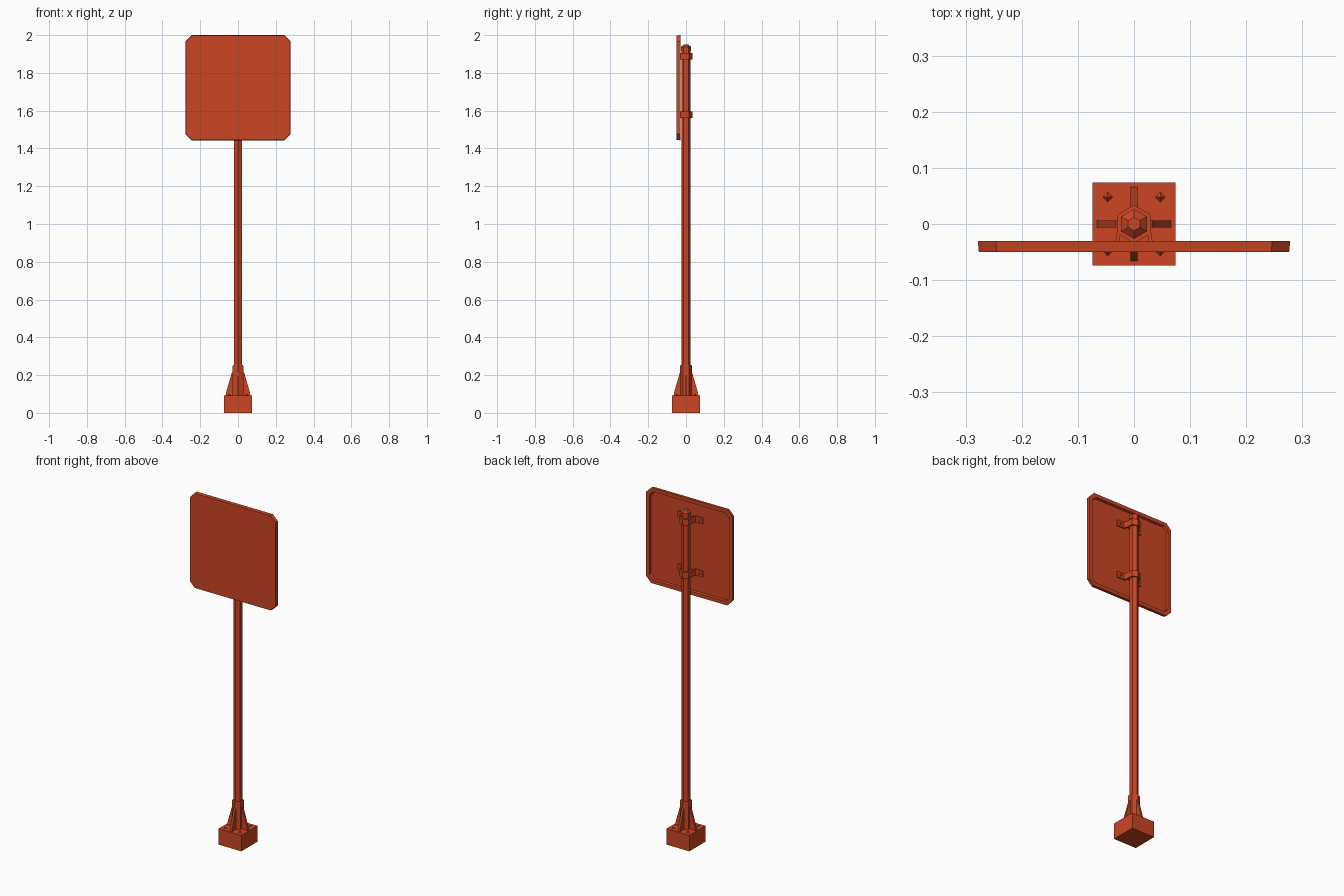
import bpy, bmesh, math
from mathutils import Matrix, Vector

cube = bpy.data.objects.get("Cube")
if cube:
    bpy.data.objects.remove(cube, do_unlink=True)

paint = bpy.data.materials.new("orange red paint")
paint.use_nodes = True
colour = (0.60, 0.06, 0.017, 1)
paint.diffuse_color = colour
paint.node_tree.nodes["Principled BSDF"].inputs["Base Color"].default_value = colour


def finish(name, bm):
    bmesh.ops.recalc_face_normals(bm, faces=bm.faces)
    mesh = bpy.data.meshes.new(name)
    bm.to_mesh(mesh)
    bm.free()
    mesh.materials.append(paint)
    obj = bpy.data.objects.new(name, mesh)
    bpy.context.collection.objects.link(obj)
    return obj


def loft(name, rings):
    """Skin a list of equal-length point rings and cap both ends."""
    bm = bmesh.new()
    loops = [[bm.verts.new(p) for p in ring] for ring in rings]
    n = len(loops[0])
    for a, b in zip(loops, loops[1:]):
        for i in range(n):
            j = (i + 1) % n
            bm.faces.new((a[i], a[j], b[j], b[i]))
    bm.faces.new(loops[0])
    bm.faces.new(loops[-1])
    return finish(name, bm)


def hexagon(r, z):
    # Corners point forwards and backwards
    return [(r * math.sin(i * math.pi / 3), r * math.cos(i * math.pi / 3), z) for i in range(6)]


def tube(name, stations):
    return loft(name, [hexagon(r, z) for r, z in stations])


def box(name, size, centre):
    bm = bmesh.new()
    bmesh.ops.create_cube(bm, size=1, matrix=Matrix.Translation(centre) @ Matrix.Diagonal((*size, 1)))
    return finish(name, bm)


def bolt(name, centre, r, height, rot=Matrix()):
    bm = bmesh.new()
    bmesh.ops.create_cone(bm, cap_ends=True, segments=4, radius1=r, radius2=r * 0.15, depth=height,
                          matrix=Matrix.Translation(centre) @ rot)
    return finish(name, bm)


# Foot block, collar, post and cap
BASE = 0.093
box("foot_block", (0.148, 0.148, BASE), (0, 0, BASE / 2))
tube("post_collar", [(0.033, BASE), (0.033, 0.247), (0.030, 0.253)])
tube("post", [(0.024, BASE), (0.024, 1.935)])
tube("post_cap", [(0.0265, 1.915), (0.0265, 1.938), (0.012, 1.95)])

# Gusset fins around the collar
for k, side in enumerate(("left", "back", "right", "front")):
    turn = Matrix.Rotation(k * math.pi / 2, 3, "Z")
    outline = [(0.02, BASE), (0.066, BASE), (0.062, 0.112), (0.032, 0.215), (0.02, 0.215)]
    loft("gusset_" + side, [[turn @ Vector((x, y, z)) for x, z in outline] for y in (-0.0065, 0.0065)])

# Anchor bolts in the corners of the foot
for sx in (-1, 1):
    for sy in (-1, 1):
        bolt("anchor_bolt", (sx * 0.047, sy * 0.048, BASE + 0.004), 0.009, 0.008)


# Sign panel: chamfered square with a raised rim round a recessed back
def panel_ring(half, cut, y):
    h, c, mid = half, half - cut, 1.7215
    pts = [(c, h), (h, c), (h, -c), (c, -h), (-c, -h), (-h, -c), (-h, c), (-c, h)]
    return [(x, y, mid + z) for x, z in pts]


loft("sign_panel", [panel_ring(0.2765, 0.032, -0.05), panel_ring(0.2785, 0.032, -0.03),
                    panel_ring(0.258, 0.025, -0.03), panel_ring(0.255, 0.025, -0.043)])

# Two clamps: hexagonal band, splayed arms and bolted tabs on the panel
facing_back = Matrix.Rotation(-math.pi / 2, 4, "X")
for label, z in (("upper", 1.888), ("lower", 1.578)):
    lo, hi = z - 0.018, z + 0.018
    tube(label + "_clamp_band", [(0.034, lo), (0.034, hi)])
    for sx, side in ((1, "left"), (-1, "right")):
        strip = [(0.023, 0.0), (0.0294, 0.0), (0.0315, -0.025), (0.036, -0.037),
                 (0.080, -0.037), (0.080, -0.043), (0.029, -0.043), (0.025, -0.025)]
        loft(f"{label}_clamp_arm_{side}", [[(sx * x, y, h) for x, y in strip] for h in (lo, hi)])
        bolt(f"{label}_tab_bolt_{side}", (sx * 0.06, -0.034, z), 0.009, 0.007, facing_back)
